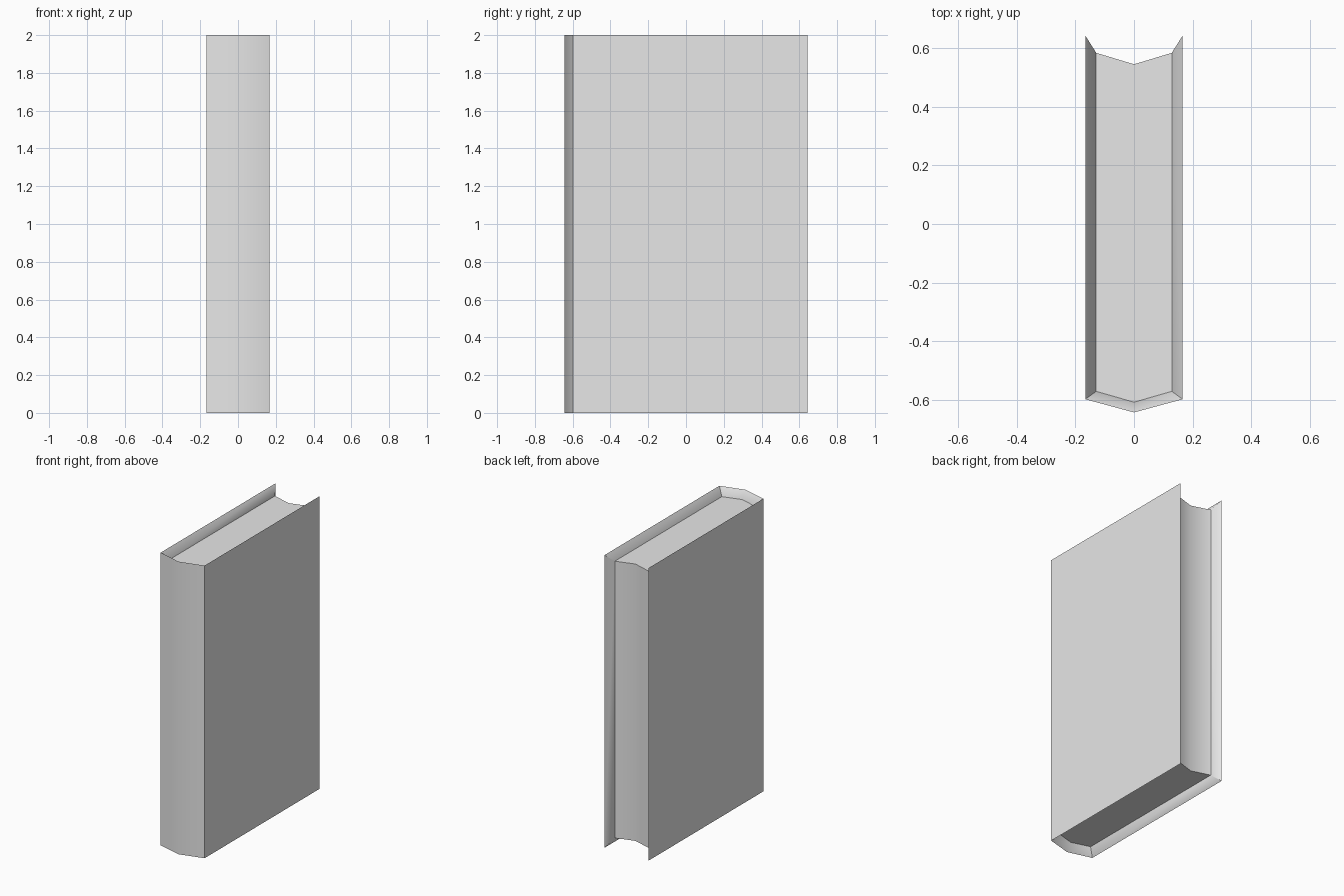
import bpy
import bmesh
import math

cube = bpy.data.objects.get("Cube")
if cube:
    bpy.data.objects.remove(cube, do_unlink=True)

HEIGHT = 2.0
INSET = 0.054  # how far the pages sit below the cover rim

# Plan outlines, running from one fore edge round the spine to the other
OUTER = [(-0.166, 0.643), (-0.166, -0.598), (0, -0.643), (0.166, -0.598), (0.166, 0.643)]
INNER = [(-0.129, 0.584), (-0.129, -0.571), (0, -0.608), (0.129, -0.571), (0.129, 0.584)]
COVE = (0, 0.545)  # hollow middle of the fore edge

grey = bpy.data.materials.new("plain grey")
grey.use_nodes = True
grey.diffuse_color = (0.8, 0.8, 0.8, 1)
grey.node_tree.nodes["Principled BSDF"].inputs["Base Color"].default_value = (0.8, 0.8, 0.8, 1)


def bridge(bm, sections, closed_path):
    """Join matching closed sections with quads and cap the two ends."""
    rings = [[bm.verts.new(p) for p in section] for section in sections]
    for a, b in zip(rings, rings[1:]):
        n = len(a)
        for i in range(n):
            j = (i + 1) % n
            bm.faces.new((a[i], a[j], b[j], b[i]))
    bm.faces.new(rings[0])
    bm.faces.new(rings[-1])


def make_part(name, sections):
    bm = bmesh.new()
    bridge(bm, sections, False)
    bmesh.ops.recalc_face_normals(bm, faces=bm.faces)
    mesh = bpy.data.meshes.new(name)
    bm.to_mesh(mesh)
    bm.free()
    mesh.materials.append(grey)
    obj = bpy.data.objects.new(name, mesh)
    bpy.context.collection.objects.link(obj)
    # Soft spine and fore edge, crisp corners
    bpy.ops.object.select_all(action="DESELECT")
    obj.select_set(True)
    bpy.context.view_layer.objects.active = obj
    bpy.ops.object.shade_smooth_by_angle(angle=math.radians(36))
    return obj


# Cover: a bevelled section swept round the two boards and the spine
make_part("cover", [
    [(*o, 0), (*o, HEIGHT), (*i, HEIGHT - INSET), (*i, INSET)]
    for o, i in zip(OUTER, INNER)
])

# Page block: recessed prism with a hollow fore edge
make_part("page_block", [
    [(*p, z) for p in INNER + [COVE]]
    for z in (INSET, HEIGHT - INSET)
])
